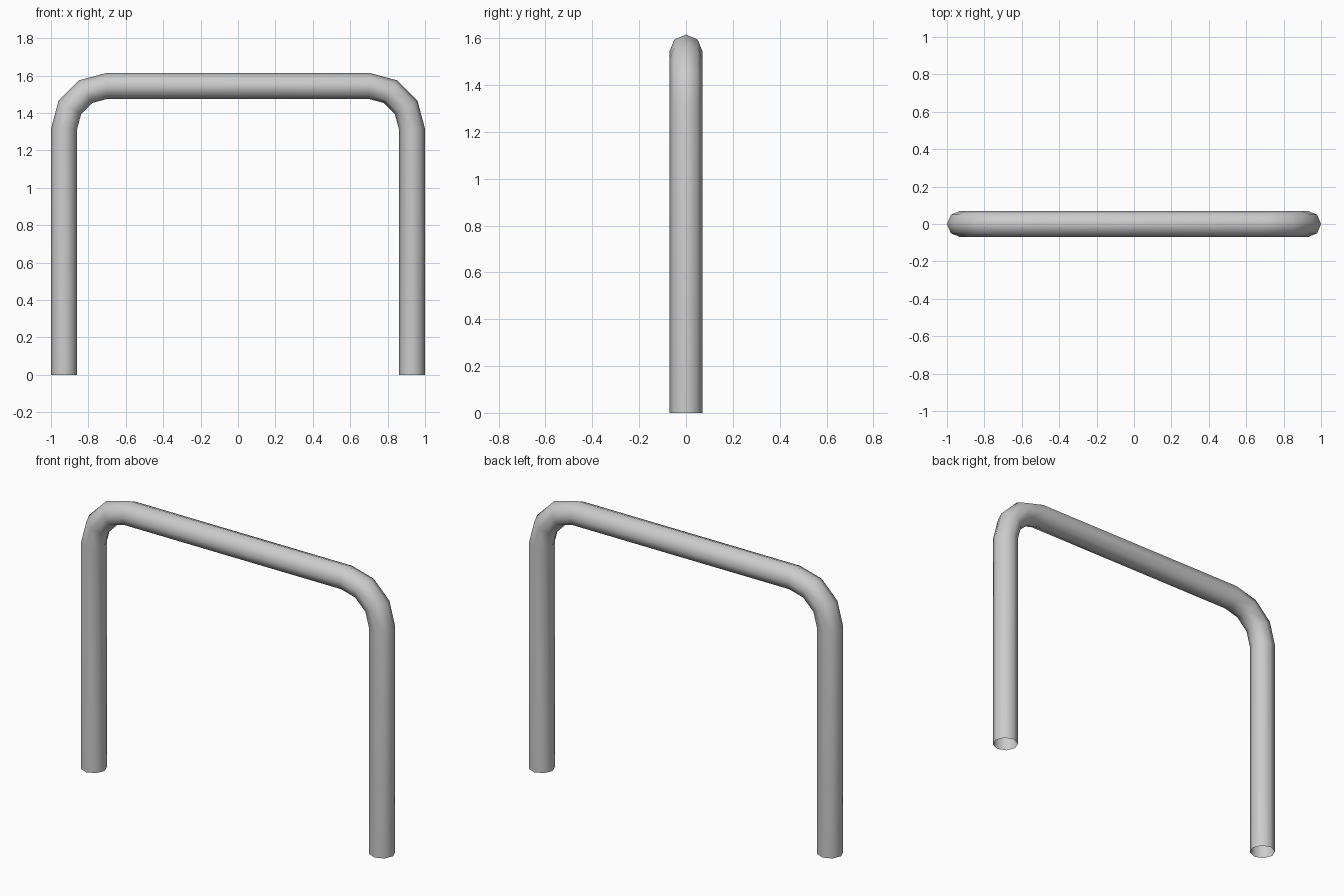
import bpy, bmesh
from math import sin, cos, pi

if "Cube" in bpy.data.objects:
    bpy.data.objects.remove(bpy.data.objects["Cube"])

R = 0.07                 # tube radius
BEND = 0.23              # centreline bend radius
CX, CZ = 0.70, 1.315 + 0.005   # bend centre
TOP_SHIFT = -0.005
SIDES, STEPS = 8, 3

# Path stations: centre (x, z) and outward normal angle
path = [(-CX - BEND, 0.0, pi)]
for side in (-1, 1):
    for i in range(STEPS + 1):
        t = i / STEPS * pi / 2
        a = pi - t if side < 0 else pi / 2 - t
        path.append((side * CX + BEND * cos(a),
                     CZ + TOP_SHIFT + BEND * sin(a) + 0.0, a))
path.append((CX + BEND, 0.0, 0.0))

# Sweep an eight-sided ring along the path, leaving the ends open
bm = bmesh.new()
rings = []
for x, z, a in path:
    ring = []
    for k in range(SIDES):
        b = 2 * pi * k / SIDES
        d = R * cos(b)
        ring.append(bm.verts.new((x + d * cos(a), R * sin(b), z + d * sin(a))))
    rings.append(ring)
for r0, r1 in zip(rings, rings[1:]):
    for k in range(SIDES):
        n = (k + 1) % SIDES
        bm.faces.new((r0[k], r0[n], r1[n], r1[k]))
bmesh.ops.recalc_face_normals(bm, faces=bm.faces)
# Outward check: the outermost left leg face must point away from the tube axis
bm.normal_update()
f = bm.faces[:][0]
c = f.calc_center_median()
if f.normal.x * (c.x + CX + BEND) + f.normal.y * c.y < 0:
    bmesh.ops.reverse_faces(bm, faces=bm.faces)
for f in bm.faces:
    f.smooth = True

mesh = bpy.data.meshes.new("bent_tube_rail")
bm.to_mesh(mesh)
bm.free()
rail = bpy.data.objects.new("bent_tube_rail", mesh)
bpy.context.collection.objects.link(rail)
